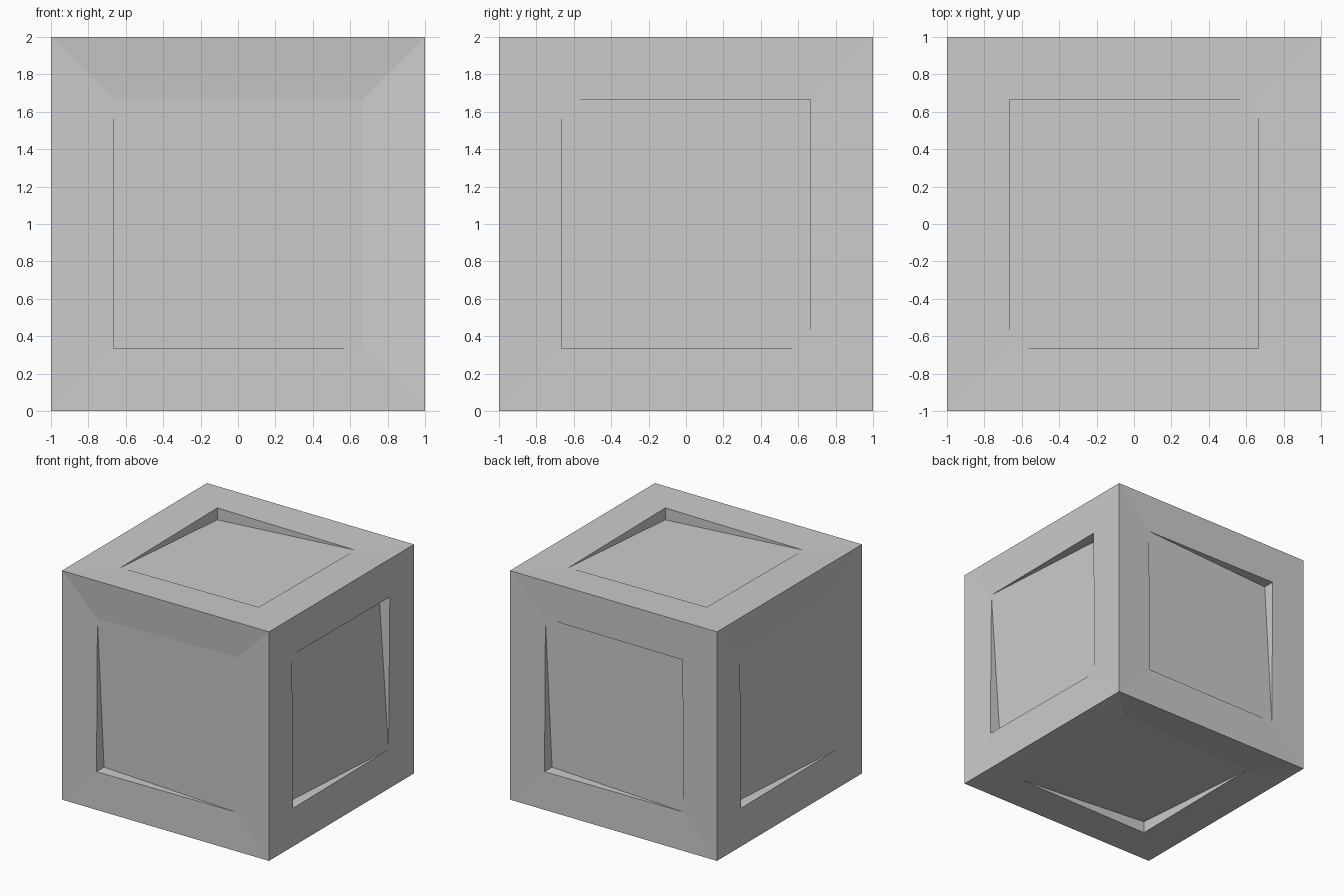
import bpy
import bmesh
from mathutils import Vector

cube = bpy.data.objects.get("Cube")
if cube:
    bpy.data.objects.remove(cube, do_unlink=True)

INSET = 2 / 3      # panel size relative to a side
STEP = 0.104       # depth of a fully recessed panel corner
WELD = 0.012       # depth where panel and frame meet
DEEP = 0.05        # depth of the sunken welded corners

# Sunken welded corners: (face axis, corner signs)
sunken = {(1, (1, -1, 1)), (0, (-1, -1, 1)), (2, (1, 1, -1))}

# Single plain colour
grey = bpy.data.materials.new("plain_grey")
grey.use_nodes = True
colour = (0.6, 0.6, 0.6, 1)
grey.diffuse_color = colour
grey.node_tree.nodes["Principled BSDF"].inputs["Base Color"].default_value = colour

bm = bmesh.new()
bmesh.ops.create_cube(bm, size=2)
bm.normal_update()


def panel_side(face):
    """Replace a cube side by a frame, a recessed inset panel and its step walls."""
    normal = face.normal.copy()
    axis = max(range(3), key=lambda i: abs(normal[i]))
    corners = list(face.verts)
    rim, panel, steps = [], [], []
    for i, v in enumerate(corners):
        sign = tuple(1 if c > 0 else -1 for c in v.co)
        spot = normal + (v.co - normal) * INSET
        parity = sign[0] * sign[1] * sign[2]
        sink = (axis, sign) in sunken
        if parity == (1 if axis == 0 else -1) and not sink:
            rim.append(bm.verts.new(spot))
            panel.append(bm.verts.new(spot - normal * STEP))
            steps.append(i)
        else:
            welded = bm.verts.new(spot - normal * (DEEP if sink else WELD))
            rim.append(welded)
            panel.append(welded)
    bm.faces.remove(face)
    # Panel starts at a stepped corner, so it folds between the deep corners
    first = steps[0]
    bm.faces.new(panel[first:] + panel[:first])
    for i in range(4):
        j = (i + 1) % 4
        # Frame strip
        bm.faces.new((corners[i], corners[j], rim[j], rim[i]))
        # Wedge wall between frame and panel
        wall = list(dict.fromkeys((rim[i], rim[j], panel[j], panel[i])))
        if len(wall) > 2:
            bm.faces.new(wall)


for side in list(bm.faces):
    panel_side(side)

bmesh.ops.translate(bm, verts=bm.verts, vec=Vector((0, 0, 1)))
bm.normal_update()
mesh = bpy.data.meshes.new("panelled_cube")
bm.to_mesh(mesh)
bm.free()
mesh.materials.append(grey)
body = bpy.data.objects.new("panelled_cube", mesh)
bpy.context.collection.objects.link(body)
